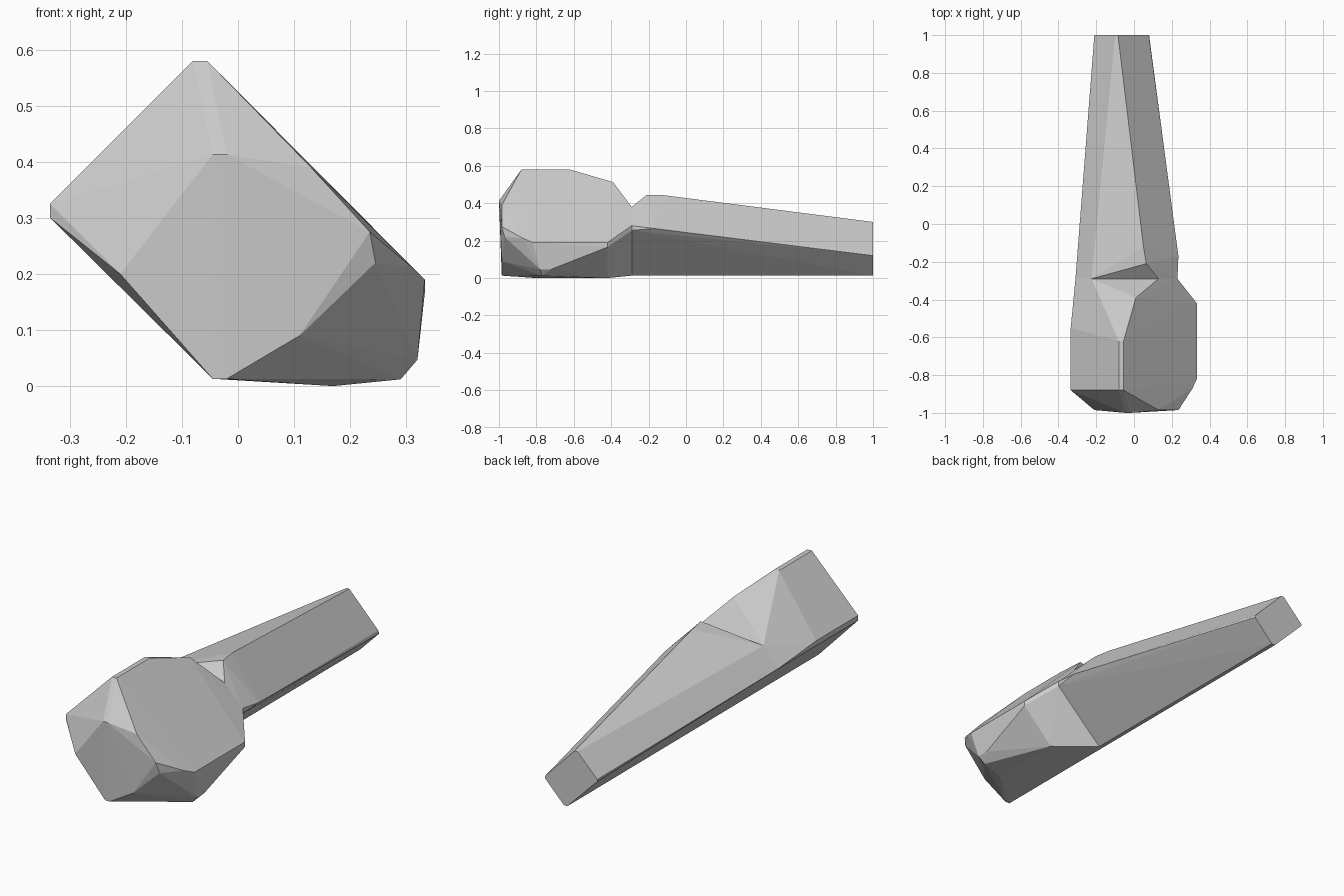
import bpy, bmesh

JOINT_Y = -0.29


def section(y, profile):
    return [(x, y, z) for x, z in profile]


def faceted_part(name, points):
    """Flat-faced convex solid, left open where the two parts meet."""
    bm = bmesh.new()
    for p in points:
        bm.verts.new(p)
    bmesh.ops.convex_hull(bm, input=bm.verts[:])
    loose = [v for v in bm.verts if not v.link_faces]
    bmesh.ops.delete(bm, geom=loose, context='VERTS')
    caps = [f for f in bm.faces
            if all(abs(v.co.y - JOINT_Y) < 1e-4 for v in f.verts)]
    bmesh.ops.delete(bm, geom=caps, context='FACES')
    bmesh.ops.recalc_face_normals(bm, faces=bm.faces[:])
    mesh = bpy.data.meshes.new(name)
    bm.to_mesh(mesh)
    bm.free()
    obj = bpy.data.objects.new(name, mesh)
    bpy.context.collection.objects.link(obj)
    return obj


# Shared cross-section at the neck, a tilted block with a cut top corner
neck = section(JOINT_Y, [(-0.31, 0.28), (-0.225, 0.37), (0.13, 0.38),
                         (0.23, 0.28), (0.23, 0.255),
                         (-0.025, 0.013), (-0.045, 0.013)])

# Head: bevelled front, long tilted sides, heavy lower right corner
front_face = section(-0.985, [(-0.21, 0.20), (0.13, 0.39), (0.235, 0.275),
                              (0.11, 0.09), (-0.02, 0.013), (-0.045, 0.013)])
front_ridge = section(-1.0, [(-0.045, 0.413), (-0.02, 0.413)])
shoulder = section(-0.88, [(-0.08, 0.58), (-0.055, 0.58),
                           (-0.335, 0.325), (-0.335, 0.30)])
back_shoulder = [(-0.08, -0.62, 0.58), (-0.055, -0.62, 0.58),
                 (0.01, -0.39, 0.513),
                 (-0.335, -0.55, 0.325), (-0.335, -0.55, 0.30)]
right_corner = [(0.31, -0.87, 0.212), (0.333, -0.82, 0.19),
                (0.333, -0.42, 0.19), (0.333, -0.42, 0.165),
                (0.245, -0.97, 0.22), (0.32, -0.78, 0.047),
                (0.32, -0.72, 0.047), (0.29, -0.77, 0.012),
                (0.17, -0.80, 0.0), (0.17, -0.42, 0.0)]
faceted_part("head", front_face + front_ridge + shoulder
             + back_shoulder + right_corner + neck)

# Handle: tapers from the neck to a small square end
crest = [(0.065, -0.21, 0.445), (0.05, -0.12, 0.443), (0.235, -0.17, 0.265)]
end = section(1.0, [(-0.21, 0.19), (-0.21, 0.18), (-0.10, 0.30),
                    (-0.085, 0.30), (0.075, 0.135), (0.08, 0.12),
                    (-0.025, 0.013), (-0.045, 0.013)])
faceted_part("handle", neck + crest + end)
